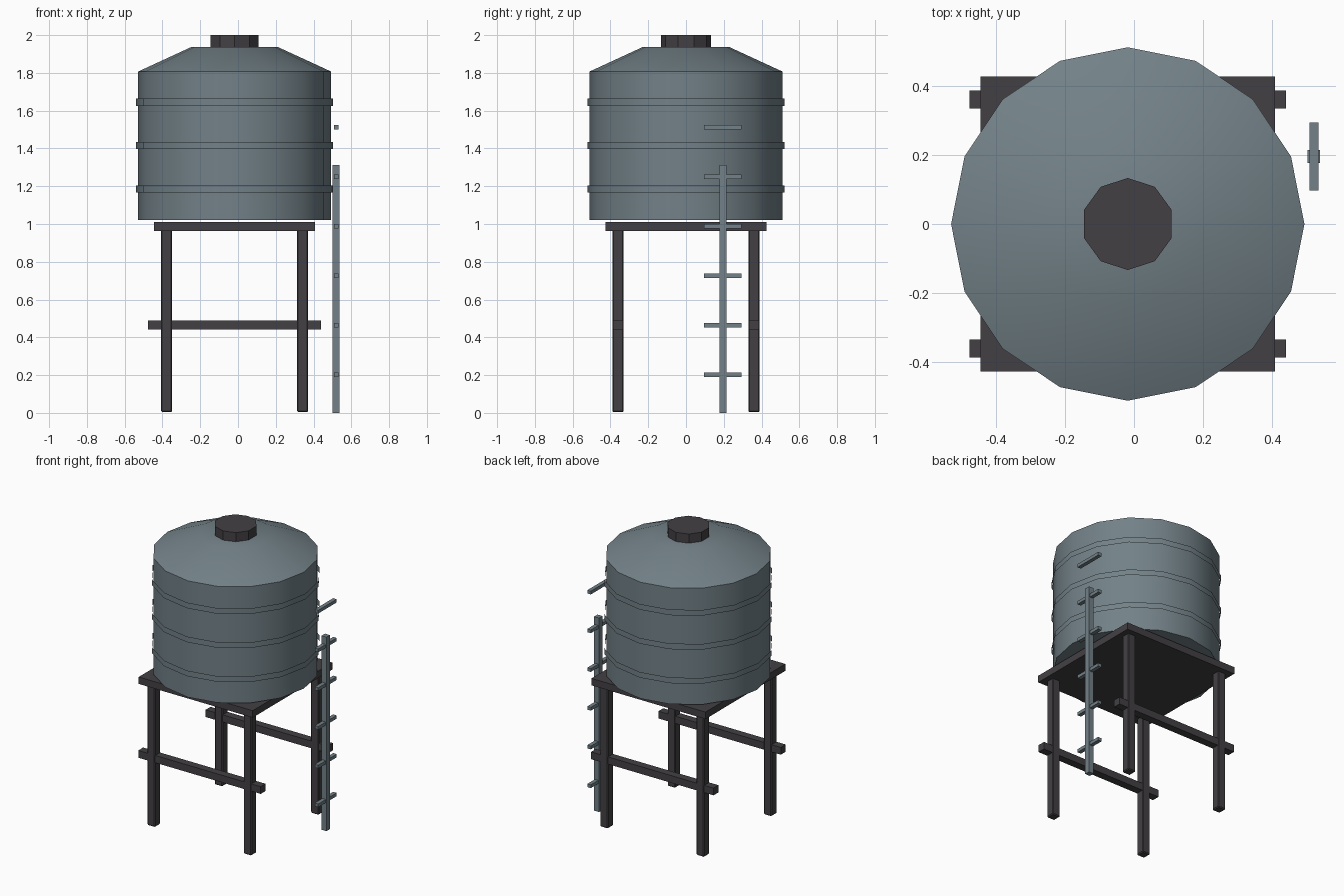
import bpy
import bmesh
from math import pi, radians, sin, cos

default = bpy.data.objects.get("Cube")
if default:
    bpy.data.objects.remove(default, do_unlink=True)

CX = -0.018  # tower axis in x


def material(name, rgb):
    mat = bpy.data.materials.new(name)
    mat.use_nodes = True
    mat.diffuse_color = (*rgb, 1)
    mat.node_tree.nodes["Principled BSDF"].inputs["Base Color"].default_value = (*rgb, 1)
    return mat


steel = material("blue grey steel", (0.17, 0.22, 0.245))
dark = material("dark iron", (0.056, 0.051, 0.057))


def finish(name, bm, mat, smooth=False):
    bmesh.ops.recalc_face_normals(bm, faces=bm.faces)
    mesh = bpy.data.meshes.new(name)
    bm.to_mesh(mesh)
    bm.free()
    mesh.materials.append(mat)
    obj = bpy.data.objects.new(name, mesh)
    bpy.context.collection.objects.link(obj)
    if smooth:
        bpy.ops.object.select_all(action='DESELECT')
        obj.select_set(True)
        bpy.context.view_layer.objects.active = obj
        bpy.ops.object.shade_smooth_by_angle(angle=radians(30))
    return obj


def box(name, centre, size, mat, bevel=0):
    bm = bmesh.new()
    bmesh.ops.create_cube(bm, size=1)
    bmesh.ops.scale(bm, vec=size, verts=bm.verts)
    bmesh.ops.translate(bm, vec=centre, verts=bm.verts)
    obj = finish(name, bm, mat)
    if bevel:
        mod = obj.modifiers.new("Bevel", 'BEVEL')
        mod.width = bevel
        mod.segments = 1
    return obj


def lathe(name, profile, sides, mat, start=0, capped=True, smooth=True):
    """Stack rings of (radius, height) around the tower axis."""
    bm = bmesh.new()
    rings = []
    for r, z in profile:
        angles = [start + 2 * pi * i / sides for i in range(sides)]
        rings.append([bm.verts.new((CX + r * cos(a), r * sin(a), z)) for a in angles])
    for low, high in zip(rings, rings[1:]):
        for i in range(sides):
            j = (i + 1) % sides
            bm.faces.new((low[i], low[j], high[j], high[i]))
    if capped:
        bm.faces.new(rings[0][::-1])
        bm.faces.new(rings[-1])
    return finish(name, bm, mat, smooth)


# Tank body with its sloped roof, and the hatch on top
lathe("tank", [(0.511, 1.02), (0.511, 1.807), (0.227, 1.938)], 16, steel)
lathe("roof_hatch", [(0.133, 1.93), (0.133, 2.0)], 10, dark, start=pi / 2, smooth=False)

# Thin open hoops around the tank
for i in range(3):
    z = 1.185 + 0.23 * i
    lathe(f"hoop_{i + 1}", [(0.521, z - 0.019), (0.521, z + 0.019)], 16, steel, capped=False)

# Platform, legs and side braces
box("platform", (CX, 0, 0.987), (0.853, 0.853, 0.047), dark)
for y, depth in ((-0.36, "front"), (0.36, "back")):
    for x, side in ((-0.36, "right"), (0.36, "left")):
        box(f"{depth}_{side}_leg", (CX + x, y, 0.488), (0.059, 0.059, 0.968), dark, 0.006)
    box(f"{depth}_brace", (CX, y, 0.465), (0.916, 0.052, 0.049), dark)

# Ladder: one pole with evenly spaced rungs
box("ladder_pole", (0.52, 0.195, 0.656), (0.037, 0.037, 1.312), steel)
for i in range(6):
    box(f"ladder_rung_{i + 1}", (0.52, 0.195, 0.202 + 0.262 * i), (0.026, 0.197, 0.022), steel)
